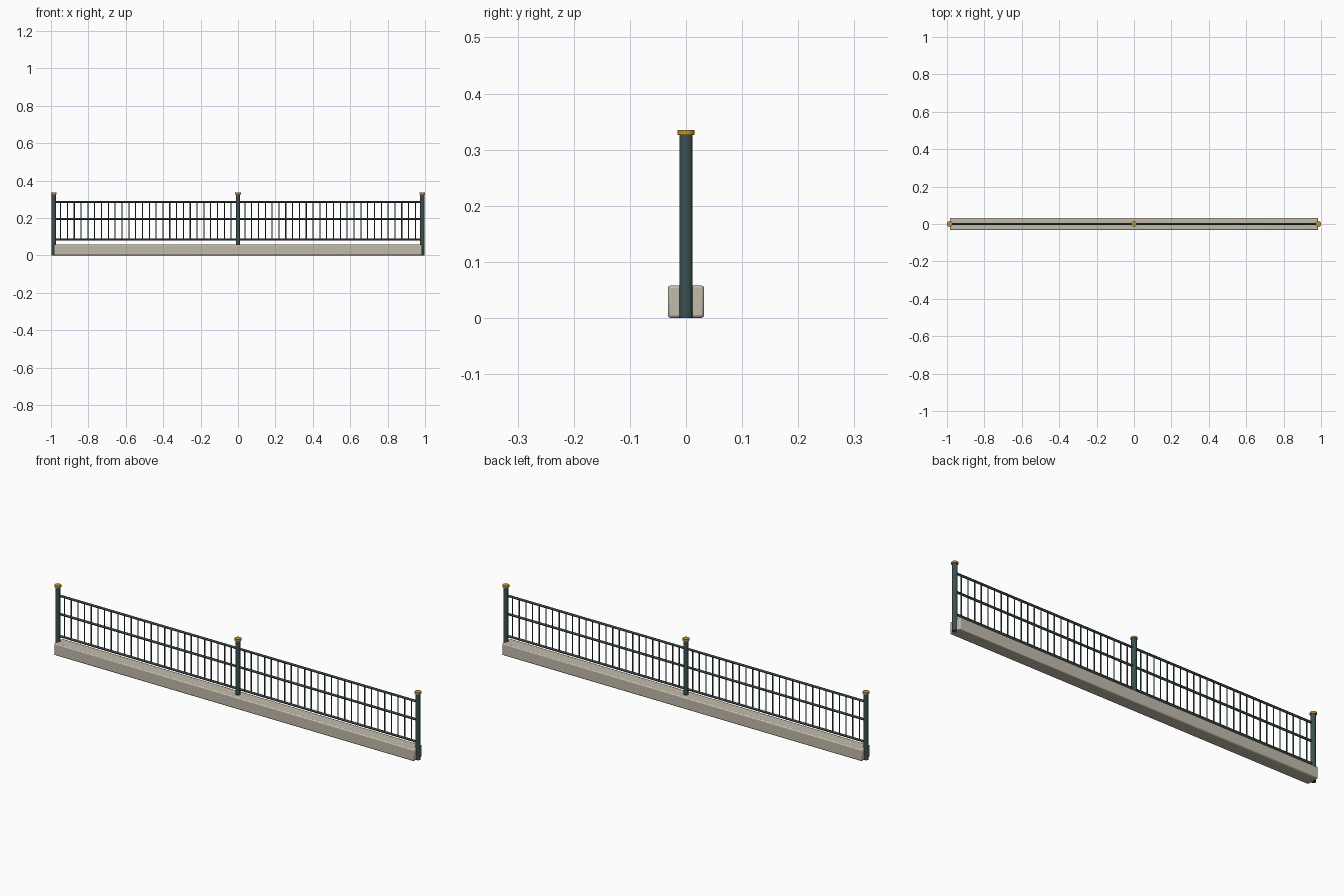
import bpy
import math

cube = bpy.data.objects.get("Cube")
if cube:
    bpy.data.objects.remove(cube, do_unlink=True)


def material(name, color):
    m = bpy.data.materials.new(name)
    m.use_nodes = True
    m.diffuse_color = (*color, 1)
    m.node_tree.nodes["Principled BSDF"].inputs["Base Color"].default_value = (*color, 1)
    return m


STONE = material("warm stone", (0.54, 0.50, 0.41))
IRON = material("dark teal iron", (0.045, 0.08, 0.08))
BRASS = material("aged brass", (0.53, 0.29, 0.03))


def finish(name, mat):
    ob = bpy.context.object
    ob.name = name
    ob.data.materials.append(mat)
    return ob


def box(name, center, size, mat, bevel=0):
    bpy.ops.mesh.primitive_cube_add(size=1, location=center)
    ob = finish(name, mat)
    ob.scale = size
    bpy.ops.object.transform_apply(location=False, rotation=False)
    if bevel:
        mod = ob.modifiers.new("soft edges", "BEVEL")
        mod.width = bevel
        mod.segments = 2
        bpy.ops.object.shade_smooth_by_angle()
    return ob


def cylinder(name, center, radius, depth, mat, sides, tilt=0):
    bpy.ops.mesh.primitive_cylinder_add(vertices=sides, radius=radius, depth=depth,
                                        location=center, rotation=(0, tilt, 0))
    ob = finish(name, mat)
    bpy.ops.object.shade_smooth_by_angle()
    return ob


POST_X = 0.985
PER_BAY = 26

# Stone plinth
box("plinth", (0, 0, 0.029), (1.968, 0.065, 0.058), STONE, 0.005)

# Posts with brass caps; the middle one is set into the plinth
for side, x, foot in (("right", -POST_X, 0), ("middle", 0, 0.02), ("left", POST_X, 0)):
    cylinder(side + "_post", (x, 0, (foot + 0.328) / 2), 0.012, 0.328 - foot, IRON, 20)
    cylinder(side + "_cap", (x, 0, 0.3305), 0.0153, 0.009, BRASS, 20)

# Round horizontal rails
for name, z in (("bottom", 0.085), ("middle", 0.194), ("top", 0.284)):
    cylinder(name + "_rail", (0, 0, z), 0.0055, 2 * POST_X, IRON, 12, math.pi / 2)

# Thin vertical balusters, evenly spaced between the posts of both bays
pitch = POST_X / (PER_BAY + 1)
for bay_start in (-POST_X, 0):
    for i in range(1, PER_BAY + 1):
        cylinder("baluster", (bay_start + pitch * i, 0, 0.1845), 0.0028, 0.199, IRON, 8)
